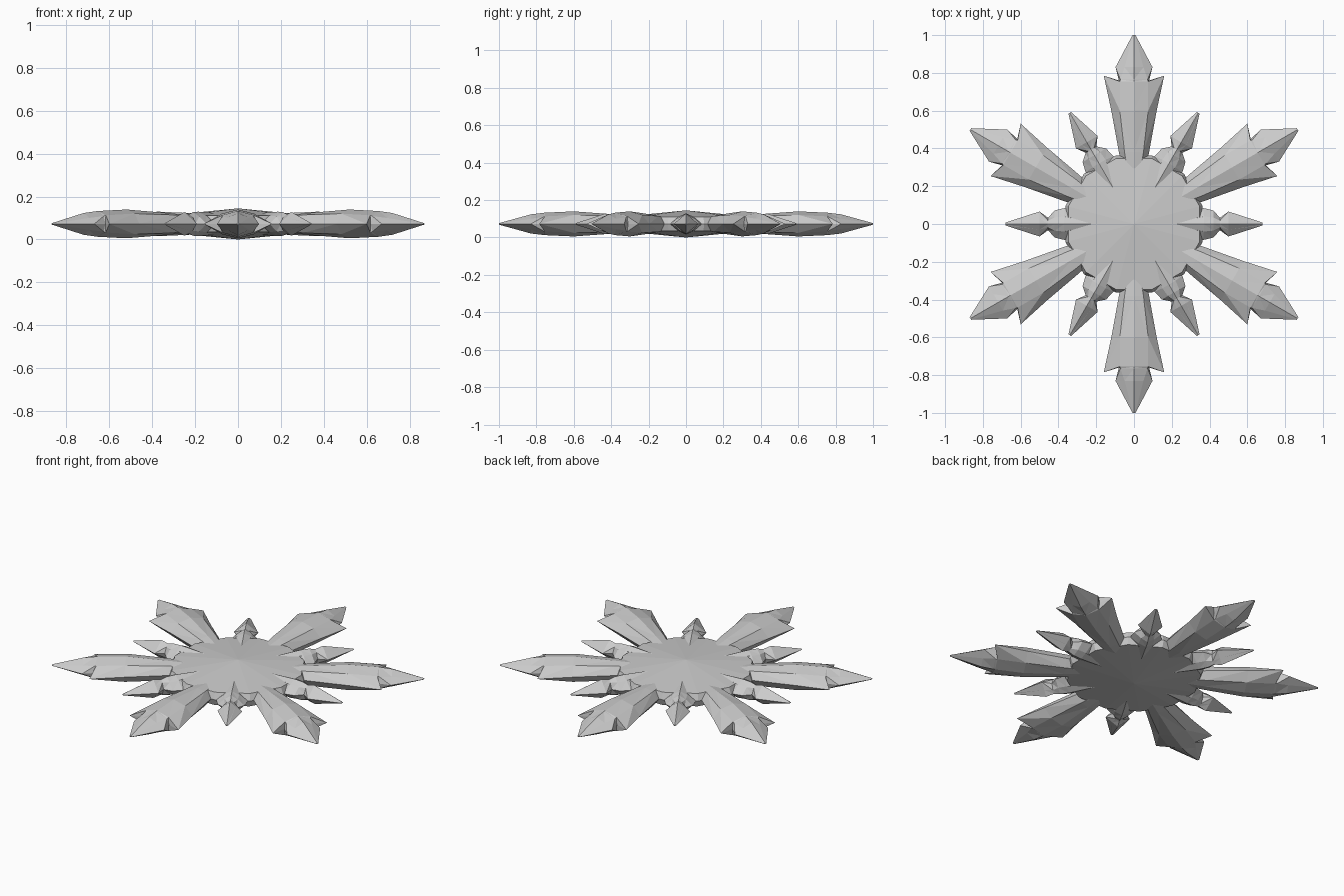
import bpy, bmesh, math

if "Cube" in bpy.data.objects:
    bpy.data.objects.remove(bpy.data.objects["Cube"])

MID = 0.0725  # height of the symmetry plane


def finish(bm, name):
    bmesh.ops.remove_doubles(bm, verts=bm.verts, dist=0.0005)
    bmesh.ops.recalc_face_normals(bm, faces=bm.faces)
    mesh = bpy.data.meshes.new(name)
    bm.to_mesh(mesh)
    bm.free()
    ob = bpy.data.objects.new(name, mesh)
    bpy.context.collection.objects.link(ob)
    return ob


def loft(bm, rings):
    rows = [[bm.verts.new(p) for p in ring] for ring in rings]
    n = len(rows[0])
    for a, b in zip(rows, rows[1:]):
        for i in range(n):
            j = (i + 1) % n
            # split along the diagonal so both sides mirror
            if i in (0, 1, 4, 5):
                bm.faces.new((a[i], a[j], b[j]))
                bm.faces.new((a[i], b[j], b[i]))
            else:
                bm.faces.new((a[i], a[j], b[i]))
                bm.faces.new((a[j], b[j], b[i]))
    bm.faces.new(rows[0])
    bm.faces.new(rows[-1])


def crystal_arm(name, stations, angle):
    """station: ridge r, ridge height, shoulder half width, shoulder height,
    edge half width, edge r"""
    c, s = math.cos(angle), math.sin(angle)
    rings = []
    for r, h, wm, hm, we, re in stations:
        ring = [(r, 0, h), (r, wm, hm), (re, we, 0), (r, wm, -hm),
                (r, 0, -h), (r, -wm, -hm), (re, -we, 0), (r, -wm, hm)]
        rings.append([(x * c - y * s, x * s + y * c, z + MID) for x, y, z in ring])
    bm = bmesh.new()
    loft(bm, rings)
    return finish(bm, name)


# central hub: shallow twelve-sided double cone with a thin rim
bm = bmesh.new()
top = bm.verts.new((0, 0, 2 * MID))
bottom = bm.verts.new((0, 0, 0))
rims = []
for r, dz in ((0.36, 0.038), (0.375, 0.0), (0.36, -0.038)):
    rims.append([bm.verts.new((r * math.cos(a), r * math.sin(a), MID + dz))
                 for a in (math.radians(15 + 30 * k) for k in range(12))])
for i in range(12):
    j = (i + 1) % 12
    bm.faces.new((top, rims[0][i], rims[0][j]))
    bm.faces.new((bottom, rims[2][j], rims[2][i]))
    for a, b in zip(rims, rims[1:]):
        bm.faces.new((a[i], b[i], b[j], a[j]))
finish(bm, "hub")

LONG = [
    (0.20, 0.036, 0.020, 0.030, 0.040, 0.20),
    (0.38, 0.051, 0.050, 0.042, 0.080, 0.38),
    (0.60, 0.067, 0.075, 0.048, 0.120, 0.60),
    (0.755, 0.060, 0.075, 0.040, 0.160, 0.785),  # barb
    (0.765, 0.059, 0.072, 0.036, 0.080, 0.760),  # notch
    (0.83, 0.051, 0.050, 0.028, 0.098, 0.83),
    (1.00, 0.004, 0.004, 0.002, 0.008, 1.00),
]
SHORT = [
    (0.17, 0.048, 0.008, 0.030, 0.015, 0.17),
    (0.37, 0.057, 0.040, 0.038, 0.085, 0.365),
    (0.42, 0.055, 0.035, 0.035, 0.072, 0.42),
    (0.455, 0.045, 0.018, 0.033, 0.033, 0.455),  # waist
    (0.50, 0.055, 0.030, 0.030, 0.066, 0.50),
    (0.68, 0.004, 0.004, 0.002, 0.008, 0.68),
]

# six long arms and six short arms between them
for k in range(6):
    crystal_arm(f"long_arm_{k + 1}", LONG, math.radians(90 + 60 * k))
    crystal_arm(f"short_arm_{k + 1}", SHORT, math.radians(60 * k))
